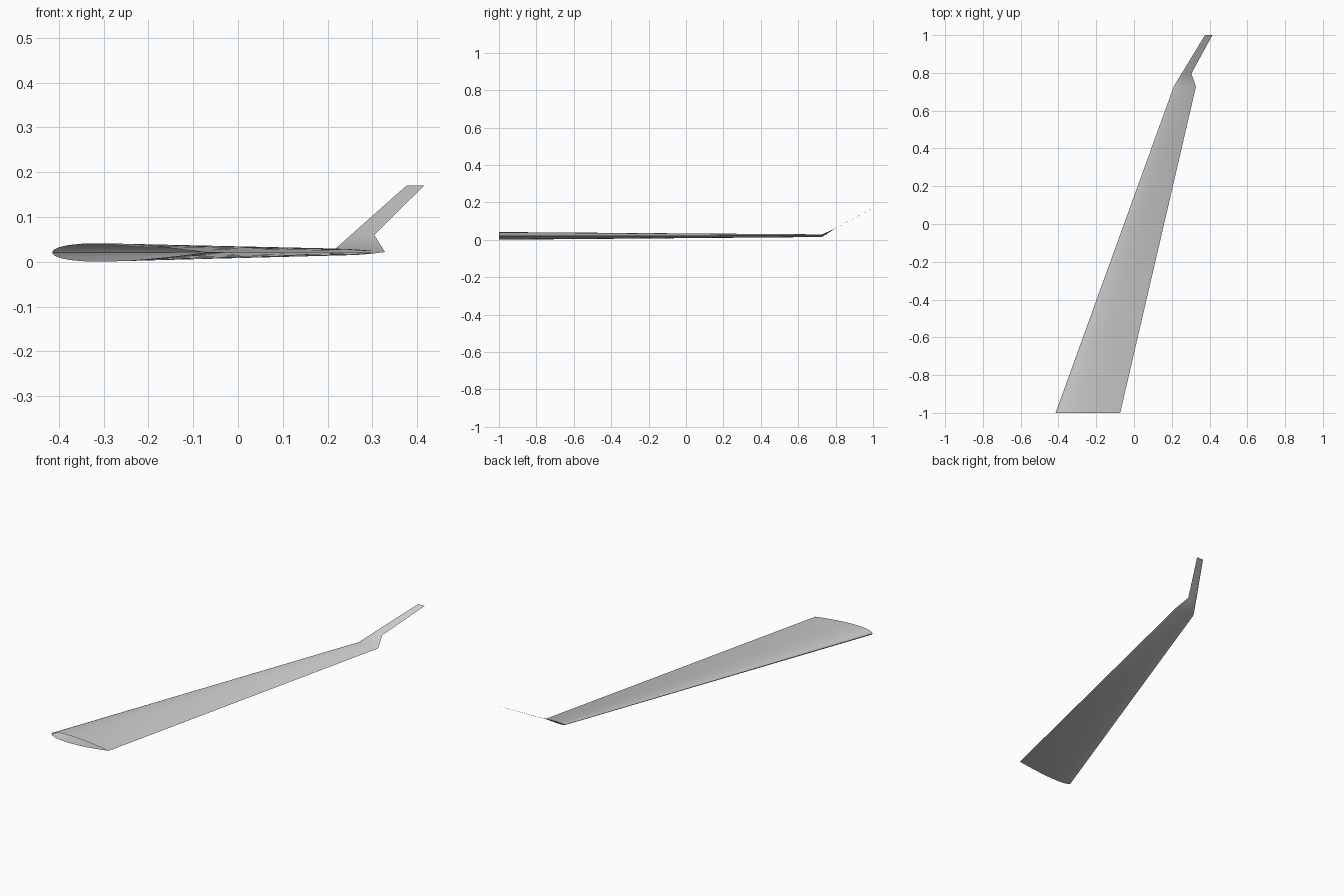
import bpy, bmesh, math

cube = bpy.data.objects.get("Cube")
if cube:
    bpy.data.objects.remove(cube, do_unlink=True)

grey = bpy.data.materials.new("light grey")
grey.use_nodes = True
colour = (0.6, 0.6, 0.6, 1)
grey.diffuse_color = colour
grey.node_tree.nodes["Principled BSDF"].inputs["Base Color"].default_value = colour

STEPS = 14


def half_thickness(t):
    """Symmetric airfoil with a round nose and a sharp trailing edge."""
    return 5 * (0.2969 * math.sqrt(t) - 0.126 * t - 0.3516 * t**2
                + 0.2843 * t**3 - 0.1036 * t**4)


def section(bm, lead, trail, y, z, thickness):
    """Closed loop of vertices: over the top from nose to tail, back below."""
    ts = [(1 - math.cos(math.pi * i / STEPS)) / 2 for i in range(STEPS + 1)]
    points = [(t, 1) for t in ts] + [(t, -1) for t in reversed(ts[1:-1])]
    chord = trail - lead
    return [bm.verts.new((lead + chord * t, y,
                          z + side * half_thickness(t) * thickness * chord))
            for t, side in points]


# Stations from the open root to the winglet tip: lead, trail, y, z, thickness
stations = [
    (-0.415, -0.073, -1.0, 0.021, 0.12),
    (0.21, 0.328, 0.727, 0.022, 0.12),
    (0.252, 0.304, 0.797, 0.06, 0.012),
    (0.376, 0.415, 1.0, 0.17, 0.012),
]

bm = bmesh.new()
loops = [section(bm, *s) for s in stations]
for a, b in zip(loops, loops[1:]):
    n = len(a)
    for i in range(n):
        j = (i + 1) % n
        bm.faces.new((a[i], a[j], b[j], b[i]))

# Winglet tip cap
bm.faces.new(loops[-1])
bm.normal_update()
bmesh.ops.recalc_face_normals(bm, faces=bm.faces)

mesh = bpy.data.meshes.new("swept_wing")
bm.to_mesh(mesh)
bm.free()
mesh.materials.append(grey)
wing = bpy.data.objects.new("swept_wing_with_winglet", mesh)
bpy.context.collection.objects.link(wing)

bpy.context.view_layer.objects.active = wing
wing.select_set(True)
bpy.ops.object.shade_smooth_by_angle(angle=math.radians(40))
